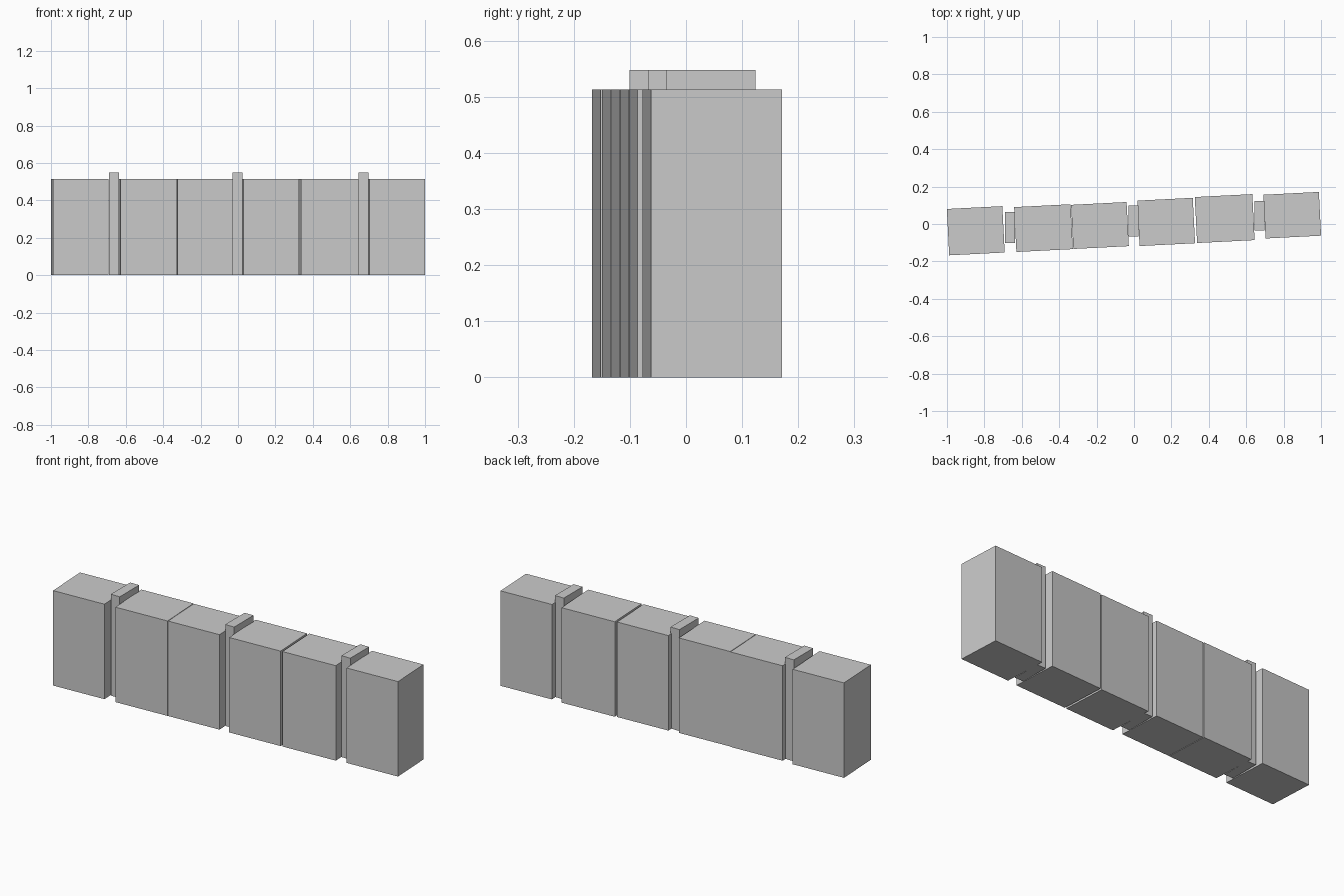
import bpy
import math

if "Cube" in bpy.data.objects:
    bpy.data.objects.remove(bpy.data.objects["Cube"])


def box(name, centre, size, turn=0.0):
    """Box standing on the ground, turned about z."""
    x, y = centre
    bpy.ops.mesh.primitive_cube_add(size=1, location=(x, y, size[2] / 2),
                                    rotation=(0, 0, math.radians(turn)))
    ob = bpy.context.object
    ob.name = name
    ob.scale = size
    bpy.ops.object.transform_apply(location=False, rotation=True, scale=True)
    return ob


# wall blocks: centre x, centre y, length, depth
blocks = [
    (-0.846, -0.036, 0.297, 0.248),
    (-0.484, -0.022, 0.302, 0.240),
    (-0.182, -0.008, 0.297, 0.236),
    (0.172, 0.011, 0.297, 0.243),
    (0.485, 0.029, 0.308, 0.246),
    (0.846, 0.047, 0.297, 0.234),
]
for i, (x, y, length, depth) in enumerate(blocks):
    box(f"wall_block_{i + 1}", (x, y), (length, depth, 0.513), 2.9)

# slim posts in the wider gaps, standing taller than the blocks
posts = [(-0.663, -0.018, 0.165), (-0.003, 0.016, 0.165), (0.67, 0.044, 0.16)]
for i, (x, y, depth) in enumerate(posts):
    box(f"post_{i + 1}", (x, y), (0.053, depth, 0.548))
